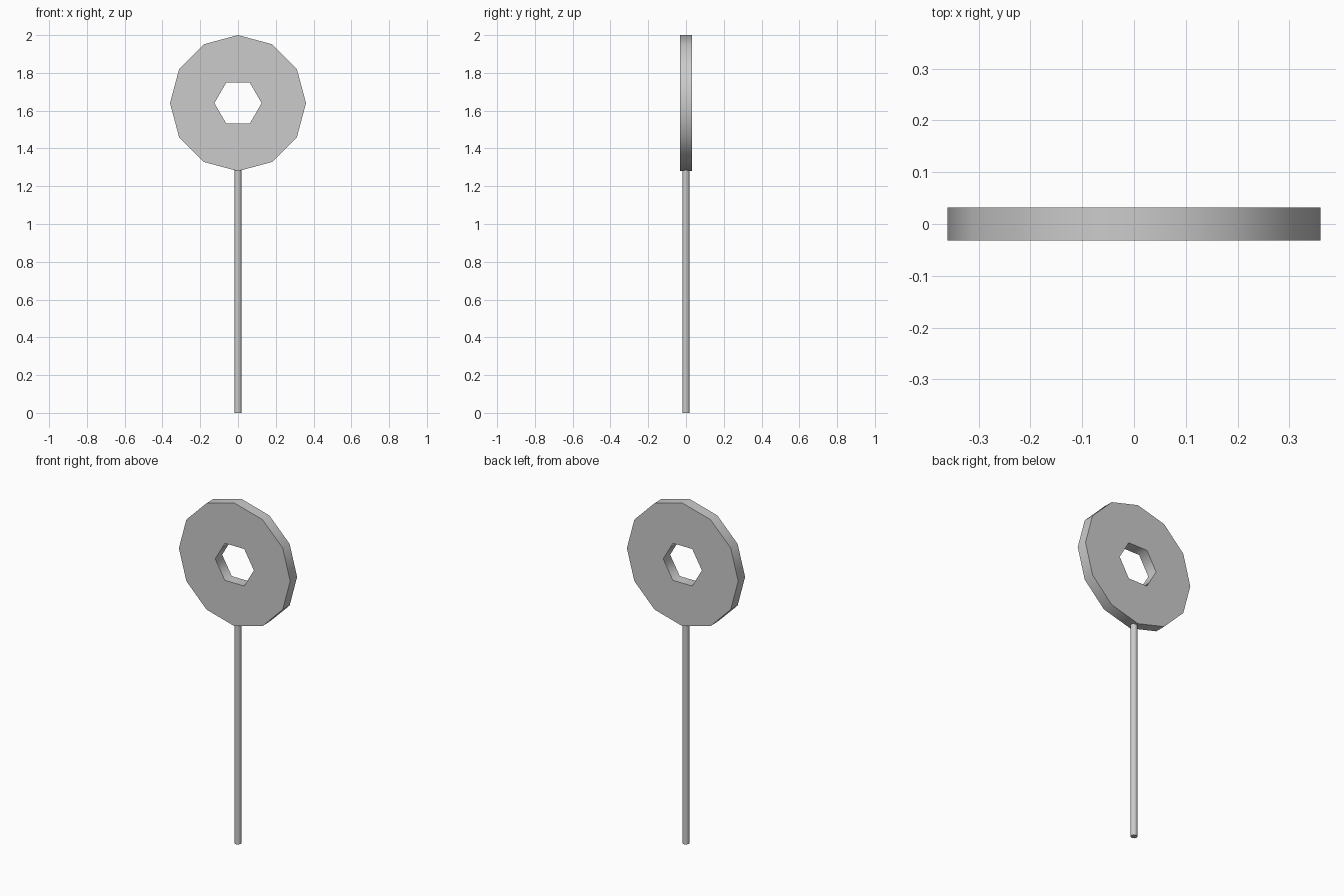
import bpy
import bmesh
from math import sin, cos, pi, radians

if "Cube" in bpy.data.objects:
    bpy.data.objects.remove(bpy.data.objects["Cube"], do_unlink=True)

RING_Z, RING_R, HOLE_R, HALF_DEPTH = 1.64, 0.36, 0.125, 0.032
POLE_R, POLE_TOP = 0.019, 1.29

grey = bpy.data.materials.new("grey")
grey.use_nodes = True
grey.diffuse_color = (0.6, 0.6, 0.6, 1)
grey.node_tree.nodes["Principled BSDF"].inputs["Base Color"].default_value = (0.6, 0.6, 0.6, 1)


def finish(name, bm, angle):
    """Turn a bmesh into a smooth-shaded object with sharp creases."""
    bmesh.ops.recalc_face_normals(bm, faces=bm.faces)
    mesh = bpy.data.meshes.new(name)
    bm.to_mesh(mesh)
    bm.free()
    mesh.materials.append(grey)
    obj = bpy.data.objects.new(name, mesh)
    bpy.context.collection.objects.link(obj)
    bpy.ops.object.select_all(action='DESELECT')
    obj.select_set(True)
    bpy.context.view_layer.objects.active = obj
    bpy.ops.object.shade_smooth_by_angle(angle=radians(angle))
    return obj


def loop(bm, sides, radius, y):
    """Upright polygon with one corner pointing to +x."""
    return [bm.verts.new((radius * cos(2 * pi * i / sides), y,
                          RING_Z + radius * sin(2 * pi * i / sides)))
            for i in range(sides)]


# Disc: twelve-sided rim around a six-sided hole
bm = bmesh.new()
rims = [loop(bm, 12, RING_R, y) for y in (-HALF_DEPTH, HALF_DEPTH)]
holes = [loop(bm, 6, HOLE_R, y) for y in (-HALF_DEPTH, HALF_DEPTH)]
for front, back in (rims, holes):
    n = len(front)
    for i in range(n):
        j = (i + 1) % n
        bm.faces.new((front[i], front[j], back[j], back[i]))
for rim, hole in zip(rims, holes):
    for i in range(6):
        bm.faces.new((rim[2 * i], rim[2 * i + 1], rim[(2 * i + 2) % 12],
                      hole[(i + 1) % 6], hole[i]))
finish("disc", bm, 65)

# Pole: slim rod standing on the ground and meeting the disc
bm = bmesh.new()
bmesh.ops.create_cone(bm, cap_ends=True, segments=8, radius1=POLE_R,
                      radius2=POLE_R, depth=POLE_TOP)
bmesh.ops.translate(bm, verts=bm.verts, vec=(0, 0, POLE_TOP / 2))
finish("pole", bm, 65)
